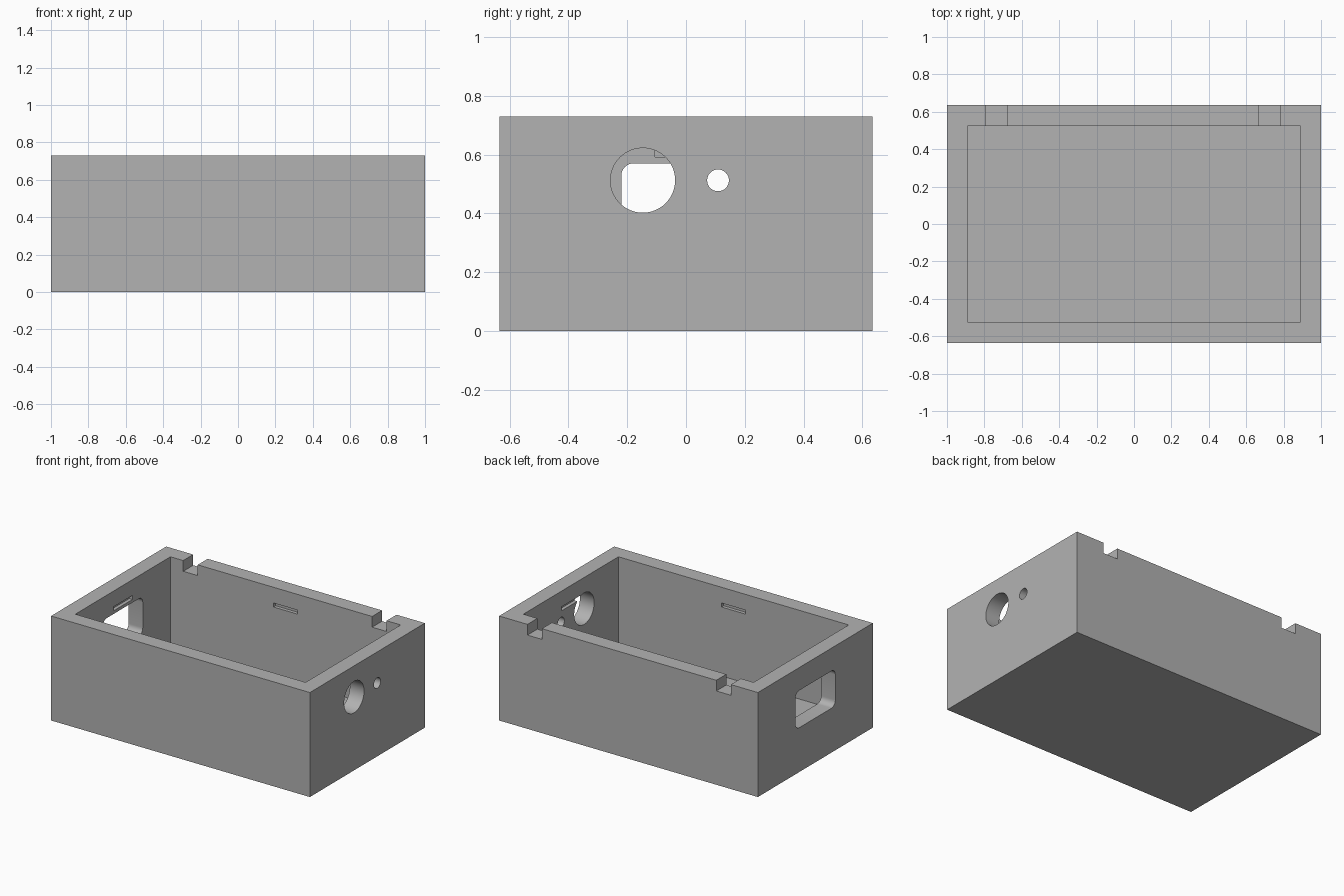
import bpy
import bmesh
import math
from mathutils import Matrix, Vector

cube = bpy.data.objects.get("Cube")
if cube:
    bpy.data.objects.remove(cube, do_unlink=True)

grey = bpy.data.materials.new("mid_grey")
grey.use_nodes = True
colour = (0.448, 0.448, 0.448, 1)
grey.diffuse_color = colour
grey.node_tree.nodes["Principled BSDF"].inputs["Base Color"].default_value = colour

HALF_X, HALF_Y, HEIGHT, WALL = 1.0, 0.635, 0.73, 0.11
IN_X, IN_Y = HALF_X - WALL, HALF_Y - WALL


def finish(name, bm):
    mesh = bpy.data.meshes.new(name)
    bm.to_mesh(mesh)
    bm.free()
    mesh.materials.append(grey)
    obj = bpy.data.objects.new(name, mesh)
    bpy.context.collection.objects.link(obj)
    return obj


def box(name, low, high, radius=0):
    """Box between two corners; radius rounds the edges along x."""
    low, high = Vector(low), Vector(high)
    bm = bmesh.new()
    bmesh.ops.create_cube(bm, size=1)
    bmesh.ops.scale(bm, vec=high - low, verts=bm.verts)
    bmesh.ops.translate(bm, vec=(low + high) / 2, verts=bm.verts)
    if radius:
        edges = [e for e in bm.edges
                 if abs(e.verts[0].co.x - e.verts[1].co.x) > 0.01]
        bmesh.ops.bevel(bm, geom=edges, offset=radius, segments=8,
                        profile=0.5, affect='EDGES')
    return finish(name, bm)


def round_cutter(name, y, z, radius):
    """Cylinder along x through the right-hand wall."""
    bm = bmesh.new()
    place = Matrix.Translation((HALF_X - WALL / 2, y, z)) @ Matrix.Rotation(math.pi / 2, 4, 'Y')
    bmesh.ops.create_cone(bm, cap_ends=True, segments=64, radius1=radius,
                          radius2=radius, depth=WALL * 2, matrix=place)
    return finish(name, bm)


# Enclosure body
body = box("enclosure", (-HALF_X, -HALF_Y, 0), (HALF_X, HALF_Y, HEIGHT))

# Main cavity
cutters = [box("cavity", (-IN_X, -IN_Y, WALL), (IN_X, IN_Y, 1))]

# Notches in the top of the back wall
for x in (-0.735, 0.725):
    cutters.append(box("notch", (x - 0.056, IN_Y - 0.05, HEIGHT - 0.075),
                       (x + 0.056, HALF_Y + 0.1, 1)))

# Rounded window on one end, two round holes on the other
cutters.append(box("window", (-1.1, -0.22, 0.31), (-0.8, 0.22, 0.57), 0.042))
cutters.append(round_cutter("large_hole", -0.147, 0.512, 0.11))
cutters.append(round_cutter("small_hole", 0.109, 0.512, 0.037))

# Shallow lid-catch grooves inside all four walls
LOW, TOP, DEPTH = 0.592, 0.62, 0.024
for side in (-1, 1):
    xs = sorted((side * (IN_X - 0.05), side * (IN_X + DEPTH)))
    ys = sorted((side * (IN_Y - 0.05), side * (IN_Y + DEPTH)))
    cutters.append(box("end_groove", (xs[0], -0.105, LOW), (xs[1], 0.105, TOP)))
    cutters.append(box("long_groove", (-0.093, ys[0], LOW), (0.093, ys[1], TOP)))

# Cut everything out of the body
bpy.context.view_layer.objects.active = body
for cutter in cutters:
    cutter.hide_render = True
    mod = body.modifiers.new("cut", 'BOOLEAN')
    mod.operation = 'DIFFERENCE'
    mod.solver = 'EXACT'
    mod.object = cutter
    bpy.ops.object.modifier_apply(modifier=mod.name)
    bpy.data.objects.remove(cutter, do_unlink=True)

# A single material, smooth round bores and sharp edges
body.data.materials.clear()
body.data.materials.append(grey)
for poly in body.data.polygons:
    poly.material_index = 0
bpy.ops.object.select_all(action='DESELECT')
body.select_set(True)
bpy.ops.object.shade_smooth_by_angle(angle=math.radians(30))
